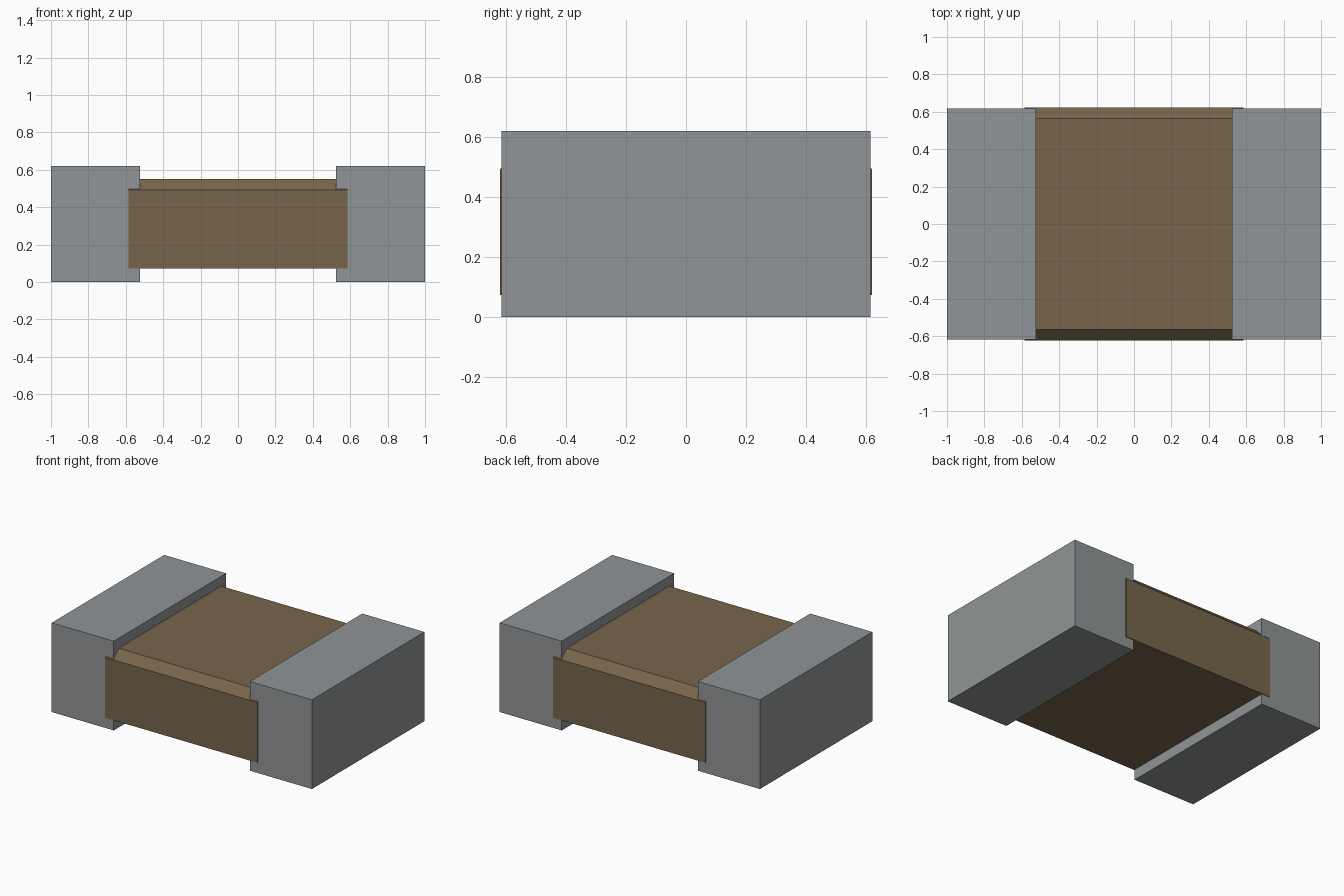
import bpy
import bmesh

cube = bpy.data.objects.get("Cube")
if cube:
    bpy.data.objects.remove(cube, do_unlink=True)


def make_material(name, colour):
    mat = bpy.data.materials.new(name)
    mat.use_nodes = True
    mat.diffuse_color = (*colour, 1)
    bsdf = next(n for n in mat.node_tree.nodes if n.type == 'BSDF_PRINCIPLED')
    bsdf.inputs["Base Color"].default_value = (*colour, 1)
    return mat


def extrude_profile(name, profile, x0, x1, mat):
    """Extrude a closed (y, z) profile along x into a flat-faced solid."""
    bm = bmesh.new()
    face = bm.faces.new([bm.verts.new((x0, y, z)) for y, z in profile])
    out = bmesh.ops.extrude_face_region(bm, geom=[face], use_keep_orig=True)
    verts = [g for g in out["geom"] if isinstance(g, bmesh.types.BMVert)]
    bmesh.ops.translate(bm, verts=verts, vec=(x1 - x0, 0, 0))
    bmesh.ops.recalc_face_normals(bm, faces=bm.faces)
    mesh = bpy.data.meshes.new(name)
    bm.to_mesh(mesh)
    bm.free()
    mesh.materials.append(mat)
    obj = bpy.data.objects.new(name, mesh)
    bpy.context.collection.objects.link(obj)
    return obj


def mirrored(half):
    """Complete a half profile by mirroring it across y = 0."""
    return half + [(-y, z) for y, z in reversed(half)]


ceramic = make_material("ceramic brown", (0.185, 0.131, 0.073))
metal = make_material("metal grey", (0.28, 0.298, 0.308))

# Ceramic body with chamfered long top edges
body_half = [(0.622, 0.073), (0.622, 0.492), (0.565, 0.551)]
extrude_profile("ceramic_body", mirrored(body_half), -0.585, 0.585, ceramic)

# Metal end terminals
cap = mirrored([(0.617, 0), (0.617, 0.62)])
for name, side in (("left_terminal", 1), ("right_terminal", -1)):
    extrude_profile(name, cap, side * 0.523, side * 1.0, metal)
